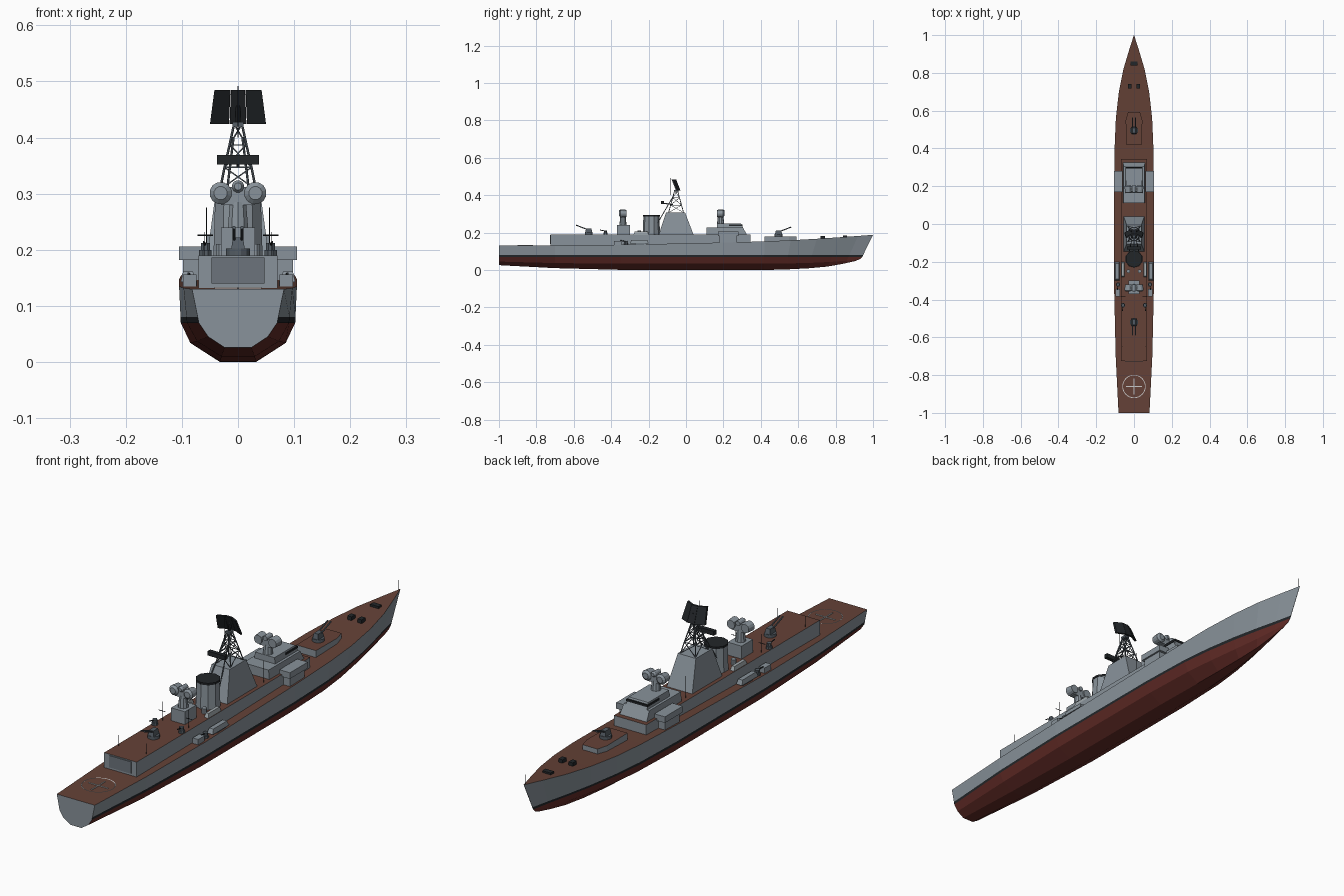
import bpy, bmesh, math
from mathutils import Vector

if "Cube" in bpy.data.objects:
    bpy.data.objects.remove(bpy.data.objects["Cube"])


def material(name, rgb):
    m = bpy.data.materials.new(name)
    m.diffuse_color = (*rgb, 1)
    m.use_nodes = True
    m.node_tree.nodes["Principled BSDF"].inputs["Base Color"].default_value = m.diffuse_color
    return m


GREY = material("hull_grey", (0.25, 0.29, 0.325))
PALE = material("pale_grey", (0.36, 0.40, 0.42))
SHADE = material("door_grey", (0.15, 0.175, 0.20))
DECK = material("deck_brown", (0.13, 0.054, 0.038))
RED = material("bottom_red", (0.13, 0.026, 0.021))
DARK = material("dark_metal", (0.016, 0.019, 0.022))
GUN = material("gun_grey", (0.09, 0.11, 0.13))
WHITE = material("marking", (0.8, 0.8, 0.8))


def build(name, verts, faces, mats, index=None):
    me = bpy.data.meshes.new(name)
    me.from_pydata(verts, [], faces)
    for m in mats:
        me.materials.append(m)
    if index:
        me.polygons.foreach_set("material_index", index)
    bm = bmesh.new()
    bm.from_mesh(me)
    bmesh.ops.recalc_face_normals(bm, faces=bm.faces)
    bm.to_mesh(me)
    bm.free()
    ob = bpy.data.objects.new(name, me)
    bpy.context.collection.objects.link(ob)
    return ob


def prism(name, low, high, mat, top=None):
    """Loft between two rings of points, closed at both ends."""
    n = len(low)
    faces = [(i, (i + 1) % n, n + (i + 1) % n, n + i) for i in range(n)]
    faces += [tuple(range(n))[::-1], tuple(range(n, 2 * n))]
    return build(name, list(low) + list(high), faces, [mat, top or mat], [0] * (n + 1) + [1])


def box(name, x, y, z, mat=GREY, top=None, tx=0, ty=(0, 0)):
    """Box from (min, max) ranges; tx and ty inset the top."""
    low = [(x[0], y[0], z[0]), (x[1], y[0], z[0]), (x[1], y[1], z[0]), (x[0], y[1], z[0])]
    high = [(x[0] + tx, y[0] + ty[0], z[1]), (x[1] - tx, y[0] + ty[0], z[1]),
            (x[1] - tx, y[1] - ty[1], z[1]), (x[0] + tx, y[1] - ty[1], z[1])]
    return prism(name, low, high, mat, top)


def pair(name, x, y, z, mat=GREY, **kw):
    box(name + "_right", x, y, z, mat, **kw)
    box(name + "_left", (-x[1], -x[0]), y, z, mat, **kw)


def rod(name, a, b, r, mat=DARK, sides=6, r2=None, cap=None):
    a, b = Vector(a), Vector(b)
    q = (b - a).to_track_quat('Z', 'Y')
    ring = [Vector((math.cos(t), math.sin(t), 0)) for t in
            [2 * math.pi * (i + 0.5) / sides for i in range(sides)]]
    return prism(name, [a + q @ (v * r) for v in ring],
                 [b + q @ (v * (r if r2 is None else r2)) for v in ring], mat, cap)


# Hull: y, deck half width, deck z, waterline half width, bilge half width, bilge z, keel half width, keel z
stations = [
    (-1.00, .082, .130, .070, .053, .045, .024, .026),
    (-0.70, .097, .132, .091, .073, .037, .030, .010),
    (-0.35, .105, .135, .102, .085, .034, .032, .001),
    (0.20, .105, .147, .102, .085, .034, .032, .000),
    (0.42, .102, .153, .094, .077, .034, .028, .000),
    (0.56, .096, .159, .080, .064, .035, .023, .003),
    (0.70, .080, .167, .059, .045, .038, .016, .009),
    (0.82, .056, .175, .036, .026, .043, .009, .018),
    (0.92, .026, .182, .015, .010, .050, .004, .033),
    (1.00, .0006, .188, .0006, .0005, .058, .0004, .048)]
ends = [1.0, .947, .942, .93, .905]          # stem rake at deck .. keel
verts, faces, idx = [], [], []
for y, wd, zd, ww, wb, zb, wk, zk in stations:
    half = [(wd, zd), (ww + (wd - ww) * .15, .080), (ww, .070), (wb, zb), (wk, zk)]
    ring = []
    for k, (w, z) in enumerate(half):
        yy = y if y < .4 else .4 + (y - .4) * (ends[k] - .4) / .6
        ring.append((w, yy, z))
    verts += ring + [(-x, yy, z) for x, yy, z in reversed(ring)]
strip = [0, 1, 2, 2, 2, 2, 2, 1, 0, 3]
for s in range(len(stations) - 1):
    for k in range(10):
        k2 = (k + 1) % 10
        faces.append((s * 10 + k, s * 10 + k2, s * 10 + 10 + k2, s * 10 + 10 + k))
        idx.append(strip[k])
faces += [tuple(range(10)), tuple(range(len(verts) - 10, len(verts)))]
build("hull", verts, faces, [GREY, DARK, RED, DECK], idx + [0, 0])

# Long deckhouse with hangar door
box("deckhouse", (-.07, .07), (-.725, .345), (.125, .19), GREY, DECK)
box("hangar_door", (-.047, .047), (-.728, -.72), (.14, .186), SHADE)

# Landing circle with cross
c = [(math.cos(i * math.pi / 16), math.sin(i * math.pi / 16)) for i in range(32)]
build("landing_circle", [(r * x, -.86 + r * y, .1335) for r in (.058, .062) for x, y in c],
      [(i, (i + 1) % 32, 32 + (i + 1) % 32, 32 + i) for i in range(32)], [WHITE])
box("landing_cross_a", (-.042, .042), (-.862, -.858), (.13, .1335), WHITE)
box("landing_cross_b", (-.002, .002), (-.902, -.818), (.13, .1335), WHITE)

# Bridge tiers, wings and window band
box("bridge_lower", (-.058, .058), (.11, .325), (.19, .226), tx=.003, ty=(0, .02))
box("bridge_upper", (-.045, .045), (.165, .305), (.226, .25), tx=.003, ty=(0, .012))
box("bridge_windows", (-.046, .046), (.23, .303), (.236, .244), DARK)
pair("bridge_wing", (.06, .105), (.17, .28), (.182, .206))
pair("wing_support", (.065, .098), (.18, .27), (.145, .182))

# Tapered mast tower and funnel
box("mast_tower", (-.055, .055), (-.145, .04), (.19, .307), tx=.016, ty=(.038, .045))
rod("funnel", (0, -.185, .19), (0, -.185, .285), .046, GREY, 10, .043)
rod("funnel_cap", (0, -.185, .285), (0, -.185, .293), .045, DARK, 10)

# Lattice mast
levels = [(.307, .032, .040), (.347, .024, .029), (.387, .015, .018), (.424, .007, .008)]
MY = -.053


def corners(level):
    z, hx, hy = level
    return [(sx * hx, MY + sy * hy, z) for sx, sy in ((1, 1), (-1, 1), (-1, -1), (1, -1))]


for n in range(3):
    lo, hi = corners(levels[n]), corners(levels[n + 1])
    for i in range(4):
        j = (i + 1) % 4
        rod("mast_leg", lo[i], hi[i], .0022, GUN)
        rod("mast_brace", lo[i], hi[j], .0015, GUN, 4)
        rod("mast_brace", lo[j], hi[i], .0015, GUN, 4)
        rod("mast_ring", hi[i], hi[j], .0015, GUN, 4)
for s in (1, -1):
    rod("mast_stay", (s * .03, -.17, .22), (s * .008, -.065, .40), .0022, GUN)
box("mast_head", (-.01, .01), (-.065, -.041), (.42, .428), GUN)
rod("mast_whip", (0, -.085, .40), (0, -.085, .492), .0009)

# Main search radar: three-panel folded array leaning aft
for name, xs in (("left", (-.05, -.016)), ("middle", (-.015, .015)), ("right", (.016, .05))):
    def panel(z, lean, k):
        row = [(x * k, lean - .45 * max(0, abs(x) - .016)) for x in xs]
        return [(row[0][0], row[0][1] - .004, z), (row[1][0], row[1][1] - .004, z),
                (row[1][0], row[1][1] + .005, z), (row[0][0], row[0][1] + .005, z)]
    prism("radar_panel_" + name, panel(.424, -.034, 1), panel(.485, -.058, .84), DARK)
rod("radar_post", (0, MY, .424), (0, -.046, .46), .005, DARK, 8)

# Lower radar bar on its bracket
box("lower_radar", (-.037, .037), (-.134, -.118), (.352, .369), DARK)
rod("lower_radar_bracket", (0, -.122, .357), (0, -.07, .35), .003, GUN)


def director(name, y, z, d):
    """Fire director: pedestal, yoke and twin dishes facing d."""
    rod(name + "_pedestal", (0, y, z), (0, y, .285), .019, GREY, 10, .015)
    box(name + "_yoke", (-.03, .03), (y - .013, y + .013), (.28, .312))
    for x, zz, r in ((-.031, .301, .020), (.031, .301, .020), (0, .313, .011)):
        rod(name + "_dish", (x, y - d * .018, zz), (x, y + d * .014, zz), r * .85, GREY, 12, r)
        rod(name + "_dish_face", (x, y + d * .014, zz), (x, y + d * .021, zz), r, GREY, 12, r * .6)


director("forward_director", .185, .25, 1)
box("aft_director_house", (-.03, .03), (-.37, -.30), (.19, .24))
director("aft_director", -.337, .24, -1)


def gun(name, y, z, d):
    """Twin gun mount aimed towards d."""
    rod(name + "_base", (0, y, z), (0, y, z + .012), .022, GUN, 12)
    box(name + "_house", (-.012, .012), (y - .019, y + .019), (z + .012, z + .032), GUN,
        tx=.003, ty=(.005, .005))
    for x in (-.007, .007):
        rod(name + "_barrel", (x, y - d * .01, z + .02), (x, y + d * .068, z + .05), .003, GUN, 8)


# Forward gun platform with cut front corners
plat = [(-.042, .42), (.042, .42), (.044, .55), (.032, .592), (-.032, .592), (-.044, .55)]
prism("gun_platform", [(x, y, .145) for x, y in plat], [(x, y, .18) for x, y in plat], GREY, DECK)
gun("forward_gun", .495, .18, 1)
gun("aft_gun", -.52, .19, -1)

# Side boats and small anti-air mounts
pair("launch", (.076, .102), (-.30, -.20), (.143, .161), GREY, tx=.004, ty=(.008, .008))
pair("launch_cradle", (.08, .098), (-.27, -.215), (.13, .146), GUN)
pair("upper_launch", (.05, .068), (-.28, -.20), (.19, .206), PALE, tx=.003, ty=(.006, .006))
pair("side_locker", (.074, .098), (-.385, -.345), (.13, .156))
for s in (1, -1):
    for k, (x, y, z) in enumerate(((.084, -.32, .134), (.058, -.43, .19))):
        rod("light_gun_base", (s * x, y, z), (s * x, y, z + .010), .012, GUN, 8)
        rod("light_gun_body", (s * x, y, z + .010), (s * x, y, z + .022), .009, GUN, 8)
        rod("light_gun_barrel", (s * x, y, z + .018), (s * x * 1.05, y - .03, z + .024), .0022)
    # Whip aerials with crossbars
    rod("aerial", (s * .056, -.385, .19), (s * .056, -.385, .262), .0009)
    rod("aerial", (s * .056, .08, .19), (s * .056, .08, .275), .0009)
    rod("aerial_bar", (s * .045, -.385, .226), (s * .072, -.385, .226), .0014)
    rod("hangar_staff", (s * .06, -.65, .19), (s * .06, -.65, .232), .0008)
    # Foredeck winches
    box("foredeck_winch", (s * .022 - .009, s * .022 + .009), (.718, .742), (.16, .183), DARK)
    rod("funnel_vent", (s * .03, -.25, .19), (s * .03, -.25, .21), .01, GREY, 8)
box("anchor_windlass", (-.018, .018), (.84, .86), (.17, .185), DARK)
rod("bow_staff", (0, .992, .185), (0, .992, .225), .0009)
